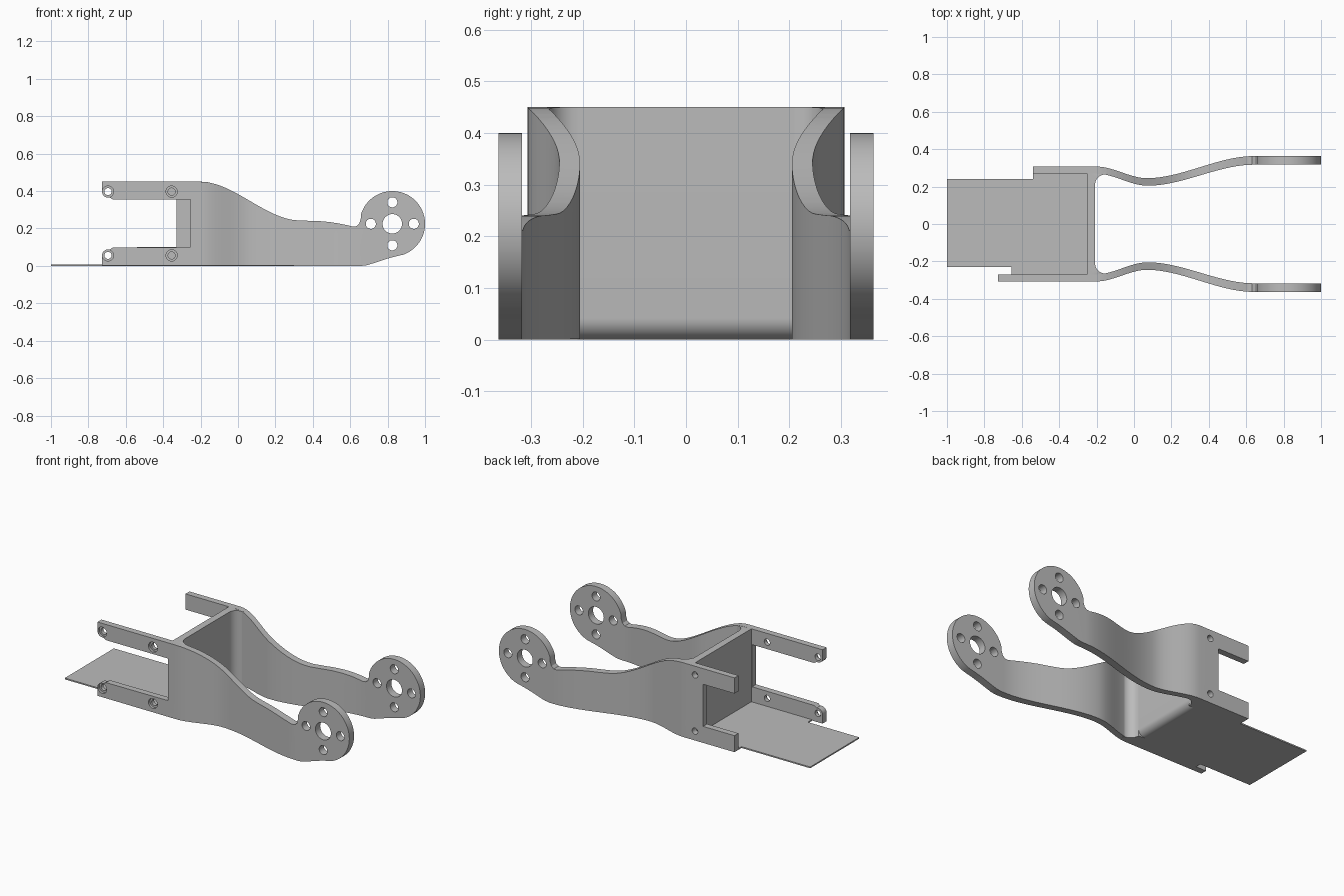
import bpy, bmesh
from math import sin, cos, radians, pi
from mathutils import Vector, Matrix

cube = bpy.data.objects.get("Cube")
if cube:
    bpy.data.objects.remove(cube, do_unlink=True)

GREY = (0.5, 0.5, 0.5, 1)
metal = bpy.data.materials.new("plain_grey")
metal.use_nodes = True
metal.diffuse_color = GREY
metal.node_tree.nodes["Principled BSDF"].inputs["Base Color"].default_value = GREY


def arc(cx, cy, r, start, end, n=16):
    angles = [radians(start + (end - start) * i / n) for i in range(n + 1)]
    return [(cx + r * cos(a), cy + r * sin(a)) for a in angles]


def circle(cx, cy, r):
    return arc(cx, cy, r, 0, 360, 32)[:-1]


def smooth(t):
    t = min(max(t, 0), 1)
    return t * t * (3 - 2 * t)


def prism(loops, axis, low, high):
    """Fill outline and hole loops, then extrude along axis (1 = y, 2 = z)."""
    bm = bmesh.new()
    place = (lambda a, b: (a, low, b)) if axis == 1 else (lambda a, b: (a, b, low))
    for loop in loops:
        vs = [bm.verts.new(place(*p)) for p in loop]
        for a, b in zip(vs, vs[1:] + vs[:1]):
            bm.edges.new((a, b))
    normal = Vector((0, 0, 0))
    normal[axis] = 1
    bmesh.ops.triangle_fill(bm, edges=bm.edges[:], use_beauty=True, normal=normal)
    out = bmesh.ops.extrude_face_region(bm, geom=bm.faces[:])
    moved = [g for g in out["geom"] if isinstance(g, bmesh.types.BMVert)]
    bmesh.ops.translate(bm, verts=moved, vec=normal * (high - low))
    return bm


def finish(name, bm):
    bmesh.ops.recalc_face_normals(bm, faces=bm.faces[:])
    mesh = bpy.data.meshes.new(name)
    bm.to_mesh(mesh)
    bm.free()
    mesh.materials.append(metal)
    obj = bpy.data.objects.new(name, mesh)
    bpy.context.collection.objects.link(obj)
    return obj


def shade(obj):
    bpy.ops.object.select_all(action="DESELECT")
    obj.select_set(True)
    bpy.context.view_layer.objects.active = obj
    bpy.ops.object.shade_smooth_by_angle(angle=radians(30))


# Side outline shared by both arms, from the fork along the top, round the hub and back
DISC = (0.825, 0.225)
TOP, MID = 0.45, 0.2265
top_edge = [(-0.2 + 0.53 * i / 20, TOP - 0.207 * smooth(i / 20)) for i in range(21)]
top_edge += [(0.38 + 0.23 * i / 8, 0.241 - 0.03 * (i / 8) ** 2) for i in range(9)]
neck = [(0.632, 0.212), (0.648, 0.225), (0.656, 0.25)]
hub = arc(*DISC, 0.175, 163, -70, 48)
under = [(0.82, 0.045), (0.78, 0.033), (0.72, 0.013), (0.69, 0.004), (0.66, 0)]
body = top_edge + neck + hub + under

hub_holes = [circle(*DISC, 0.052)]
for k in range(4):
    hub_holes.append(circle(DISC[0] + 0.115 * cos(k * pi / 2),
                            DISC[1] + 0.115 * sin(k * pi / 2), 0.027))


def bolt_holes(xs):
    return [circle(x, z, 0.019) for x in xs for z in (0.397, 0.056)]


# Fork ends: long prongs with rounded tips on one arm, short plain prongs on the other
upper_tip = [(-0.67, 0.355)] + arc(-0.695, 0.397, 0.032, 285, 180, 10) + [(-0.727, TOP)]
lower_tip = [(x, 2 * MID - z) for x, z in reversed(upper_tip)]
long_fork = lower_tip + [(-0.255, 0.1), (-0.255, 0.355)] + upper_tip
short_fork = [(-0.54, 0), (-0.54, 0.1), (-0.33, 0.1), (-0.33, 0.355), (-0.54, 0.355), (-0.54, TOP)]


def arm(name, side, fork, holes):
    bm = prism([body + fork] + hub_holes + holes, 1, -1, 1)
    # Slice crosswise so that the flat outline can follow the bent plan
    for i in range(43):
        bmesh.ops.bisect_plane(bm, geom=bm.verts[:] + bm.edges[:] + bm.faces[:],
                               plane_co=(-0.2 + i * 0.02, 0, 0), plane_no=(1, 0, 0))
    for v in bm.verts:
        x = v.co.x
        centre = 0.288 - 0.063 * smooth((x + 0.2) / 0.27) + 0.115 * smooth((x - 0.07) / 0.57)
        half = 0.019 + 0.004 * smooth((x + 0.2) / 0.84)
        v.co.y = side * (centre + v.co.y * half)
    return finish(name, bm)


front_arm = arm("front_arm", -1, long_fork, bolt_holes((-0.695, -0.355)))
back_arm = arm("back_arm", 1, short_fork, bolt_holes((-0.275,)))

# Counterbores round the bolt holes of the long prongs
bm = bmesh.new()
for x in (-0.695, -0.355):
    for z in (0.397, 0.056):
        bmesh.ops.create_cone(bm, cap_ends=True, segments=32, radius1=0.03, radius2=0.03, depth=0.03,
                              matrix=Matrix.Translation((x, -0.307, z)) @ Matrix.Rotation(pi / 2, 4, "X"))
cutter = finish("counterbore_cutter", bm)
cutter.hide_render = True
cutter.hide_set(True)
cutter.display_type = "WIRE"
cut = front_arm.modifiers.new("counterbores", "BOOLEAN")
cut.operation = "DIFFERENCE"
cut.object = cutter
cut.solver = "EXACT"

# Cross wall with a rounded lower edge
wall = [(-0.25, TOP), (-0.25, 0)] + arc(-0.25, 0.042, 0.042, -90, 0, 10)[1:] + [(-0.208, TOP)]
cross_wall = finish("cross_wall", prism([wall], 1, -0.212, 0.212))

# Filleted posts joining the wall to the arms
fillets = []
for name, side in (("front_fillet", -1), ("back_fillet", 1)):
    plan = [(-0.25, 0.28), (-0.25, 0.205)] + arc(-0.153, 0.21, 0.055, 180, 90, 10) + [(-0.153, 0.28)]
    bm = prism([[(x, side * y) for x, y in plan]], 2, 0, TOP)
    for v in bm.verts:
        if v.co.z > 0.4:
            v.co.z = TOP - 0.207 * smooth((v.co.x + 0.2) / 0.53)
    fillets.append(finish(name, bm))

# Thin floor tongue, narrower past the prongs
floor = [(-1, -0.23), (-0.655, -0.23), (-0.655, -0.275), (-0.25, -0.275),
         (-0.25, 0.275), (-0.54, 0.275), (-0.54, 0.24), (-1, 0.24)]
floor_plate = finish("floor_plate", prism([floor], 2, 0, 0.008))

for obj in [front_arm, back_arm, cross_wall, floor_plate] + fillets:
    shade(obj)
